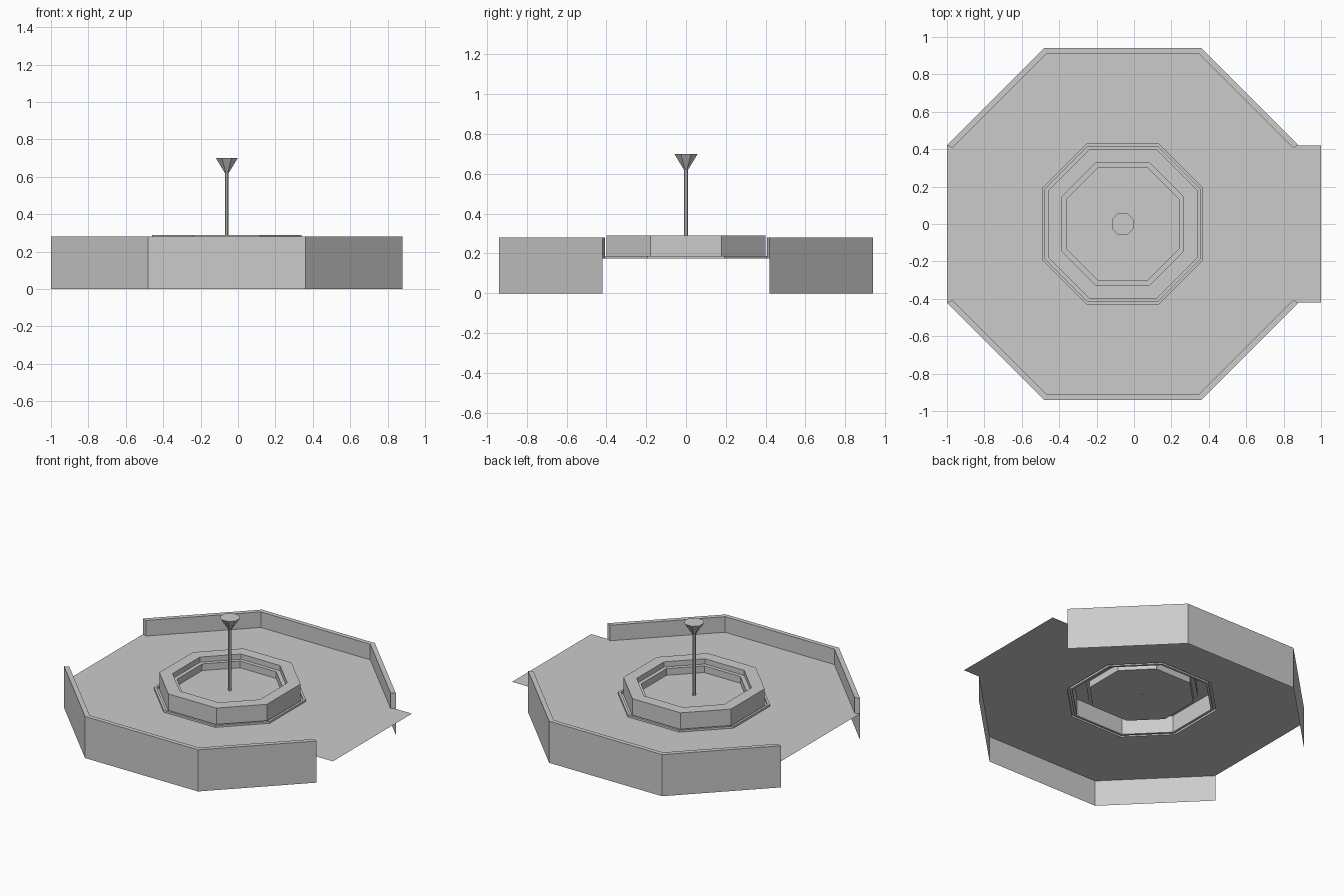
import bpy

if "Cube" in bpy.data.objects:
    bpy.data.objects.remove(bpy.data.objects["Cube"])

CX = -0.06          # shared centre of all octagons
FLOOR = 0.175
WALL_TOP = 0.28


def octagon(a, z, k=0.447):
    """Eight corners at apothem a, counter-clockwise from the lower right side."""
    h = a * k
    pts = [(a, -h), (a, h), (h, a), (-h, a), (-a, h), (-a, -h), (-h, -a), (h, -a)]
    return [(CX + x, y, z) for x, y in pts]


def make(name, verts, faces):
    mesh = bpy.data.meshes.new(name)
    mesh.from_pydata(verts, [], faces)
    mesh.update()
    obj = bpy.data.objects.new(name, mesh)
    bpy.context.collection.objects.link(obj)
    return obj


def lathe(name, profile, cap_start=False, cap_end=False):
    """Octagonal shell through (apothem, height) pairs."""
    verts, faces = [], []
    for a, z in profile:
        verts += octagon(a, z)
    for r in range(len(profile) - 1):
        for i in range(8):
            j = (i + 1) % 8
            faces.append((r * 8 + i, r * 8 + j, r * 8 + 8 + j, r * 8 + 8 + i))
    if cap_start:
        faces.append(tuple(reversed(range(8))))
    if cap_end:
        n = len(verts)
        faces.append(tuple(range(n - 8, n)))
    return make(name, verts, faces)


# Thin plaza floor with an octagonal opening and a path at the right
floor = octagon(0.43, FLOOR) + octagon(0.94, FLOOR)
floor += [(1.0, floor[8][1], FLOOR), (1.0, floor[9][1], FLOOR)]
quads = [(i, 8 + i, 8 + (i + 1) % 8, (i + 1) % 8) for i in range(8)]
make("plaza_floor", floor, quads + [(8, 16, 17, 9)])

# Perimeter walls, open underneath, mirrored front and back
for name, corners in (("back_wall", (1, 2, 3, 4)), ("front_wall", (5, 6, 7, 0))):
    rings = [octagon(0.94, 0), octagon(0.94, WALL_TOP),
             octagon(0.91, WALL_TOP), octagon(0.91, FLOOR)]
    verts = [ring[c] for c in corners for ring in rings]
    verts += [(*octagon(0.94, FLOOR)[c],) for c in (corners[0], corners[-1])]
    faces = []
    for s in range(3):
        for r in range(3):
            a = s * 4 + r
            faces.append((a, a + 4, a + 5, a + 1))
    faces += [(16, 1, 2, 3), (15, 14, 13, 17)]      # end caps
    make(name, verts, faces)

# Low curb and fountain basin with an inner ledge and water surface
lathe("fountain_basin", [
    (0.43, FLOOR), (0.43, 0.188), (0.415, 0.188), (0.415, FLOOR),
    (0.40, FLOOR), (0.40, 0.29), (0.325, 0.29), (0.325, 0.255),
    (0.30, 0.255), (0.30, 0.21)], cap_end=True)

# Central pole with flared head
lathe("fountain_pole", [(0.01, 0.208), (0.01, 0.62), (0.058, 0.70)],
      cap_start=True, cap_end=True)
